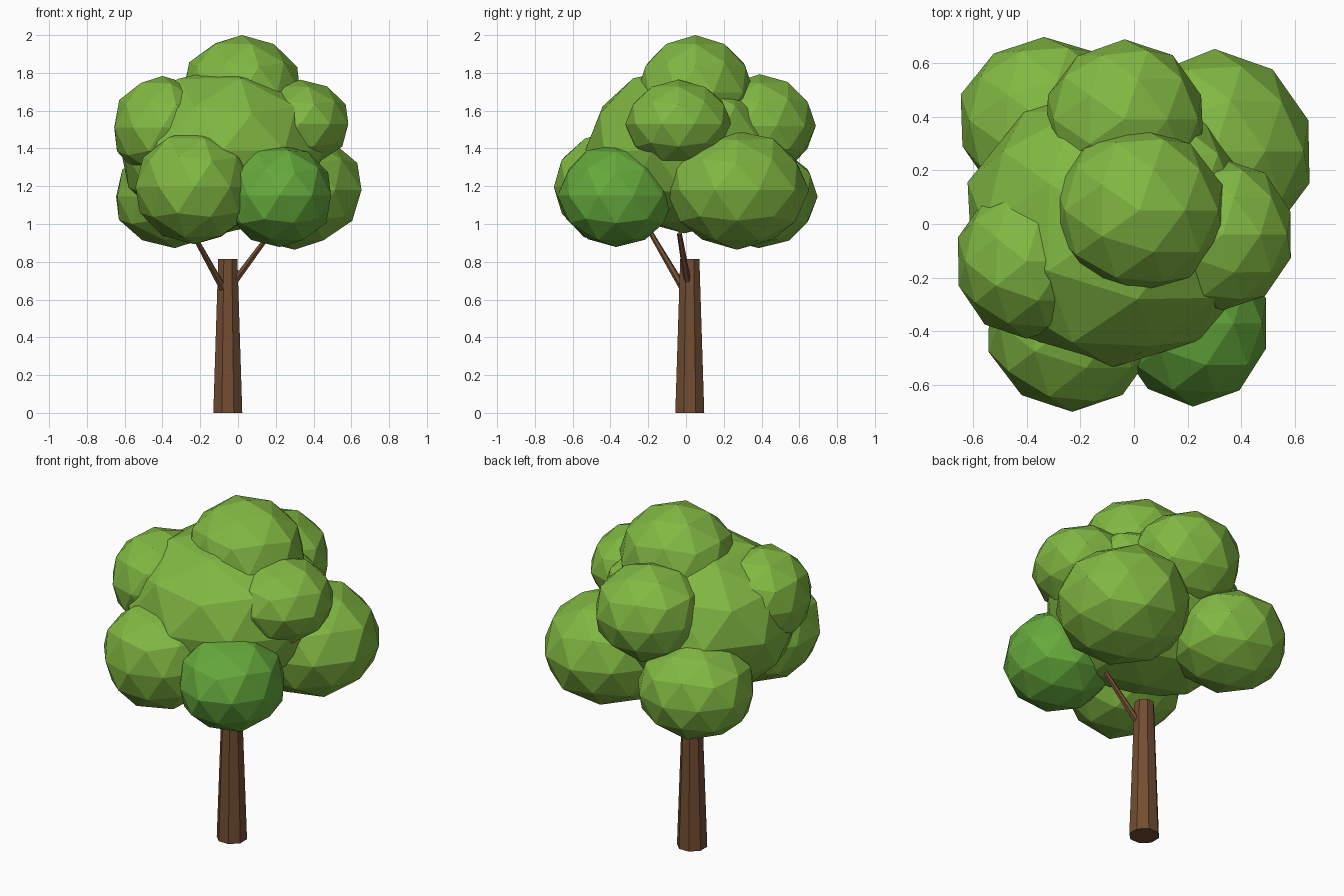
import bpy, random
from mathutils import Vector

if "Cube" in bpy.data.objects:
    bpy.data.objects.remove(bpy.data.objects["Cube"])

random.seed(11)


def material(name, rgb):
    m = bpy.data.materials.new(name)
    m.diffuse_color = (*rgb, 1)
    m.use_nodes = True
    m.node_tree.nodes["Principled BSDF"].inputs["Base Color"].default_value = m.diffuse_color
    return m


leaf = material("leaf_green", (0.22, 0.48, 0.055))
leaf_deep = material("deep_leaf_green", (0.13, 0.40, 0.045))
bark = material("bark_brown", (0.17, 0.075, 0.033))


def tapered_limb(name, start, end, r1, r2, sides, turn=0.0):
    """Flat-sided cone frustum running from start to end."""
    a, b = Vector(start), Vector(end)
    d = b - a
    bpy.ops.mesh.primitive_cone_add(vertices=sides, radius1=r1, radius2=r2, depth=d.length)
    o = bpy.context.object
    o.name = name
    for v in o.data.vertices:
        v.co.rotate(Vector((0, 0, 1)).rotation_difference(d))
    o.rotation_euler.z = turn
    o.location = (a + b) / 2
    o.data.materials.append(bark)
    return o


def leaf_clump(name, centre, radii, mat=leaf, jitter=0.02):
    """Faceted ball of leaves with slightly uneven corners."""
    bpy.ops.mesh.primitive_ico_sphere_add(subdivisions=2, radius=1, location=centre)
    o = bpy.context.object
    o.name = name
    for v in o.data.vertices:
        k = 1 + random.uniform(-jitter, jitter)
        v.co = Vector([c * r * k for c, r in zip(v.co, radii)])
    o.data.materials.append(mat)
    return o


# Trunk and two branches
tapered_limb("trunk", (-0.054, 0.02, 0), (-0.054, 0.02, 0.815), 0.083, 0.055, 8, 0.3927)
tapered_limb("left_branch", (-0.08, -0.015, 0.66), (-0.24, -0.185, 0.95), 0.02, 0.013, 6)
tapered_limb("right_branch", (-0.03, 0.01, 0.68), (0.17, -0.035, 0.95), 0.02, 0.013, 6)

# Central mass of the crown
leaf_clump("crown_core", (-0.08, -0.01, 1.39), (0.56, 0.53, 0.44))

# Lower ring of clumps
leaf_clump("front_left_clump", (-0.23, -0.37, 1.195), (0.325, 0.335, 0.305))
leaf_clump("front_right_clump", (0.22, -0.37, 1.15), (0.29, 0.305, 0.275), leaf_deep)
leaf_clump("back_right_clump", (0.30, 0.27, 1.18), (0.365, 0.375, 0.315))
leaf_clump("back_left_clump", (-0.335, 0.385, 1.145), (0.325, 0.315, 0.27))

# Upper ring of clumps
leaf_clump("left_upper_clump", (-0.40, -0.14, 1.51), (0.265, 0.29, 0.275))
leaf_clump("right_upper_clump", (0.33, -0.04, 1.53), (0.265, 0.28, 0.23))
leaf_clump("back_upper_clump", (-0.035, 0.39, 1.52), (0.305, 0.295, 0.27))

# Top clump
leaf_clump("top_clump", (0.02, 0.05, 1.695), (0.325, 0.31, 0.305), jitter=0.01)
